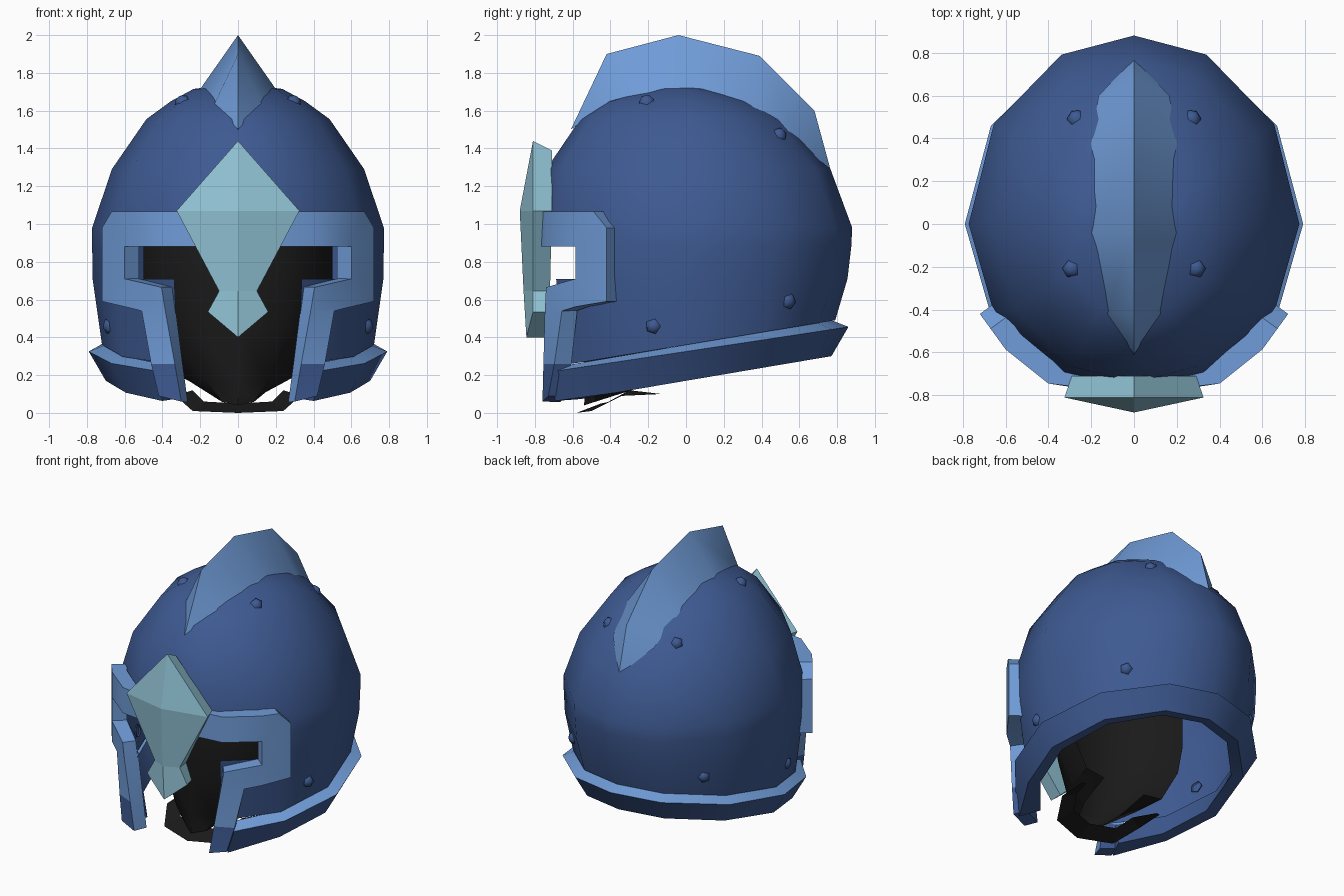
import bpy, bmesh, math
from math import sin, cos, pi, radians
from mathutils import Vector
from mathutils.bvhtree import BVHTree

if "Cube" in bpy.data.objects:
    bpy.data.objects.remove(bpy.data.objects["Cube"])


def material(name, rgb):
    lin = [((c / 255 + 0.055) / 1.055) ** 2.4 for c in rgb]
    m = bpy.data.materials.new(name)
    m.diffuse_color = (*lin, 1)
    m.use_nodes = True
    m.node_tree.nodes["Principled BSDF"].inputs["Base Color"].default_value = m.diffuse_color
    return m


BLUE = material("steel blue", (62, 90, 146))
TRIM = material("light blue trim", (112, 156, 216))
TEAL = material("pale teal", (146, 196, 214))
BLACK = material("black lining", (26, 26, 26))


def activate(ob):
    bpy.ops.object.select_all(action='DESELECT')
    ob.select_set(True)
    bpy.context.view_layer.objects.active = ob


def build(name, verts, faces, mats, smooth=None, fix=True):
    bm = bmesh.new()
    vs = [bm.verts.new(v) for v in verts]
    for f in faces:
        bm.faces.new([vs[i] for i in f])
    if fix:
        bmesh.ops.recalc_face_normals(bm, faces=bm.faces)
    me = bpy.data.meshes.new(name)
    bm.to_mesh(me)
    bm.free()
    ob = bpy.data.objects.new(name, me)
    bpy.context.collection.objects.link(ob)
    for m in mats:
        me.materials.append(m)
    if smooth:
        activate(ob)
        bpy.ops.object.shade_smooth_by_angle(angle=radians(smooth))
    return ob


def mirror(ob):
    ob.modifiers.new("mirror", 'MIRROR')


# Dome: 12-sided rings, angle 0 faces front
ANGLES = [0, 26, 58, 90, 122, 154, 180, 206, 238, 270, 302, 334]
N = 12
def ring_point(rx, yb, yf, k, z):
    a = radians(ANGLES[k])
    c = cos(a)
    y = -c * (yf if c > 0 else yb)
    return Vector((rx * sin(a), y, z))

def bottom_point(k):
    p = ring_point(0.72, 0.79, 0.72, k, 0)
    p.z = 0.36 + 0.165 * p.y
    return p

rings = [(1.715, .235, .14, .20), (1.65, .355, .37, .44), (1.555, .485, .53, .56),
         (1.29, .668, .765, .74), (0.98, .772, .88, .78), (0.88, .772, .875, .78),
         (0.71, .77, .855, .765)]
EYE = len(rings) - 2
verts = [ring_point(rx, yb, yf, k, z) for z, rx, yb, yf in rings for k in range(N)]
verts += [bottom_point(k) for k in range(N)]
verts.append(Vector((0, -0.04, 1.745)))
faces = [(len(verts) - 1, k, (k + 1) % N) for k in range(N)]
for r in range(len(rings)):
    for k in range(N):
        if r >= EYE and k in (0, N - 1):        # face opening
            continue
        if r == EYE and k in (1, N - 2):        # eye slots
            continue
        k2 = (k + 1) % N
        faces.append((r * N + k, (r + 1) * N + k, (r + 1) * N + k2, r * N + k2))
dome = build("helmet_dome", verts, faces, [BLUE], smooth=50)
tree = BVHTree.FromPolygons(verts, faces)

# Flared rim around the neck
verts, faces = [], []
ks = range(1, N)
for k in ks:
    a = bottom_point(k)
    out = Vector((a.x, a.y, 0)).normalized()
    up = Vector((0, 0, 1))
    end = k in (1, N - 1)
    if end:                                     # ends run into the cheek plates
        a.x *= 1.2
    verts += [a - out * .02, a + out * (.075 if end else .07) - up * .035,
              a + out * (.05 if end else -.02) - up * .19, a - out * .1 - up * .18]
for i in range(len(ks) - 1):
    for j in range(4):
        j2 = (j + 1) % 4
        faces.append((i * 4 + j, i * 4 + j2, i * 4 + 4 + j2, i * 4 + 4 + j))
e = (len(ks) - 1) * 4
faces += [(0, 1, 2, 3), (e, e + 1, e + 2, e + 3)]
rim = build("neck_rim", verts, faces, [BLUE, TRIM], smooth=35)
for p in rim.data.polygons:
    p.material_index = 1 if p.normal.z > 0.5 else 0

# Visor frame: flat pattern in x,z wrapped round the front, then thickened
WRAP = [(0, -.79), (.3, -.76), (.4, -.745), (.6, -.585), (.72, -.42)]
def wrap_y(x):
    for (x0, y0), (x1, y1) in zip(WRAP, WRAP[1:]):
        if x <= x1:
            return y0 + (y1 - y0) * (x - x0) / (x1 - x0)
    return WRAP[-1][1]

P = [(.08, 1.065), (.4, 1.065), (.6, 1.065), (.67, 1.065), (.72, .98),
     (.08, .88), (.4, .88), (.6, .88), (.72, .88), (.6, .71), (.72, .71),
     (.72, .59), (.6, .562), (.405, .665), (.385, .54), (.51, .54),
     (.335, .26), (.46, .26), (.3, .06), (.42, .09)]
F = [(0, 1, 6, 5), (1, 2, 7, 6), (2, 3, 4, 8, 7), (7, 8, 10, 9), (9, 10, 11, 12),
     (13, 9, 12, 15, 14), (14, 15, 17, 16), (16, 17, 19, 18)]
frame = build("visor_frame", [(x, wrap_y(x), z) for x, z in P], F, [TRIM, BLUE], fix=False)
bm = bmesh.new()
bm.from_mesh(frame.data)
bm.normal_update()
for f in bm.faces:
    if f.normal.y > 0:
        f.normal_flip()
    if f.calc_center_median().z < 0.2:
        f.material_index = 1
bm.to_mesh(frame.data)
bm.free()
s = frame.modifiers.new("thickness", 'SOLIDIFY')
s.thickness = 0.1
s.offset = -1
activate(frame)
bpy.ops.object.modifier_apply(modifier="thickness")
for p in frame.data.polygons:                   # inner edge of the cheek stays light
    if p.material_index and p.normal.x < -.5 and p.normal.y > -.9 and p.center.x < .36:
        p.material_index = 0
bpy.ops.object.shade_smooth_by_angle(angle=radians(42))
mirror(frame)

# Crest: triangular section (base y, half width, base z, ridge y, ridge z)
crest = [(-.42, .125, 1.635, -.42, 1.9), (-.04, .2, 1.715, -.04, 2.0),
         (.38, .2, 1.61, .39, 1.89), (.6, .165, 1.45, .68, 1.6)]
verts, faces = [], []
for y, w, b, ry, rz in crest:
    verts += [(-w, y, b), (0, ry, rz), (w, y, b)]
verts += [(0, -.61, 1.5), (0, .77, 1.27)]
for i in range(3):
    a = i * 3
    for j in range(3):
        j2 = (j + 1) % 3
        faces.append((a + j, a + j2, a + 3 + j2, a + 3 + j))
for j in range(3):
    faces.append((j, (j + 1) % 3, 12))
    faces.append((9 + j, 9 + (j + 1) % 3, 13))
build("crest", verts, faces, [TRIM], smooth=40)

# Nose guard: ridged plate, ridge / front edge / back edge
R = [(0, -.81, 1.44), (0, -.88, 1.07), (0, -.86, .645), (0, -.845, .4)]
S = [(.325, -.81, 1.07), (.1, -.81, .645), (.16, -.81, .535)]
B = [(0, -.71, 1.39), (.29, -.71, 1.07), (.09, -.72, .645), (.14, -.73, .535), (0, -.75, .4)]
verts = R + S + B
faces = [(0, 4, 1), (1, 4, 5, 2), (2, 5, 6, 3),
         (0, 7, 8, 4), (4, 8, 9, 5), (5, 9, 10, 6), (6, 10, 11, 3)]
n = len(verts)
flip = {i: (i if v[0] == 0 else n + i) for i, v in enumerate(verts)}
verts = verts + [(-x, y, z) for x, y, z in verts]
faces += [tuple(flip[i] for i in reversed(f)) for f in faces]
faces.append((7, 8, 9, 10, 11, flip[10], flip[9], flip[8]))
build("nose_guard", verts, faces, [TEAL])

# Rivets set on the dome surface
for i, g in enumerate([(.3, -.21, 1.66), (.3, .52, 1.5), (.74, -.19, .45), (.56, .58, .58)]):
    loc, nor, _, _ = tree.find_nearest(Vector(g))
    if nor.dot(loc - Vector((0, 0, .9))) < 0:
        nor = -nor
    q = nor.to_track_quat('Z', 'Y')
    vs = []
    for r, h in ((.045, -.01), (.036, .012), (.012, .024)):
        vs += [loc + q @ Vector((r * cos(2 * pi * k / 5), r * sin(2 * pi * k / 5), h))
               for k in range(5)]
    fs = [(r * 5 + k, r * 5 + (k + 1) % 5, r * 5 + 5 + (k + 1) % 5, r * 5 + 5 + k)
          for r in range(2) for k in range(5)]
    fs.append(tuple(range(10, 15)))
    mirror(build(f"rivet_{i + 1}", vs, fs, [BLUE], smooth=80))

# Dark face lining, open at the back (z, x radius, y radius, lift towards the back)
rows = [(1.12, .46, .40, 0), (.9, .5, .46, 0), (.66, .5, .46, 0), (.45, .46, .46, 0),
        (.16, .32, .43, .04), (.04, .17, .44, .14)]
verts = [(rx * sin(radians(a)), -.1 - ry * cos(radians(a)), z + up * (1 - cos(radians(a))))
         for z, rx, ry, up in rows for a in range(-90, 91, 30)]
faces = [(r * 7 + k, r * 7 + 7 + k, r * 7 + 8 + k, r * 7 + 1 + k)
         for r in range(len(rows) - 1) for k in range(6)]
build("face_lining", verts, faces, [BLACK], smooth=40)

# Chin strap sheet under the lining
outer = [(0, -.58, 0), (.24, -.5, .01), (.33, -.34, .09), (.33, -.13, .1)]
inner = [(0, -.45, .05), (.18, -.4, .06), (.24, -.3, .12), (.3, -.13, .1)]
mirror(build("chin_strap", outer + inner, [(i, i + 1, i + 5, i + 4) for i in range(3)], [BLACK]))
